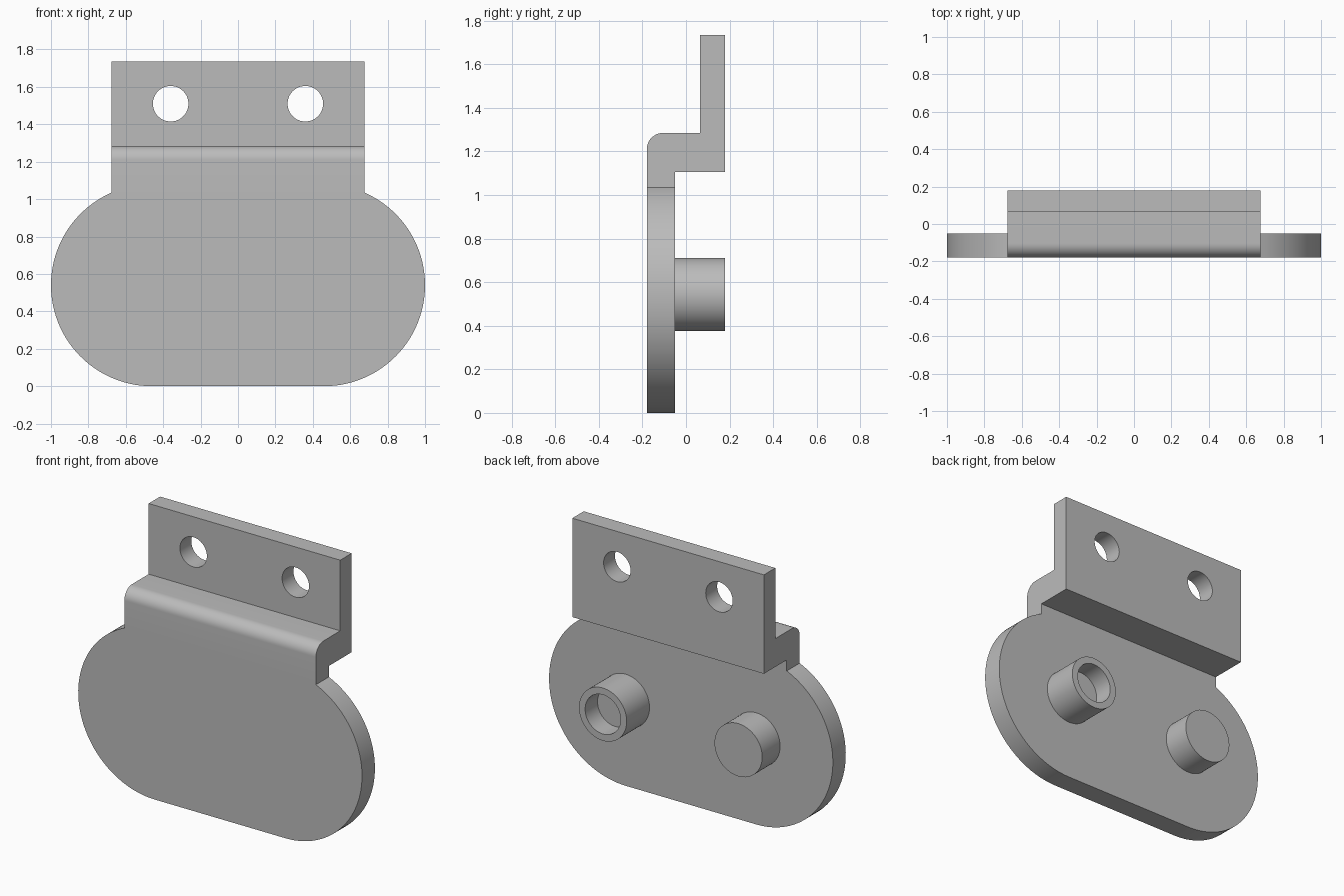
import bpy, bmesh, math
from mathutils import Vector

if "Cube" in bpy.data.objects:
    bpy.data.objects.remove(bpy.data.objects["Cube"])

grey = bpy.data.materials.new("plain_grey")
grey.diffuse_color = (0.5, 0.5, 0.5, 1)
grey.use_nodes = True
grey.node_tree.nodes["Principled BSDF"].inputs["Base Color"].default_value = grey.diffuse_color

FRONT, BACK, R, CX = -0.18, -0.05, 0.54, 0.46
TAB = 0.675
SHOULDER = R + math.sqrt(R * R - (TAB - CX) ** 2)


def finish(bm, name):
    bmesh.ops.recalc_face_normals(bm, faces=bm.faces[:])
    me = bpy.data.meshes.new(name)
    bm.to_mesh(me)
    bm.free()
    me.materials.append(grey)
    ob = bpy.data.objects.new(name, me)
    bpy.context.collection.objects.link(ob)
    return ob


def smooth(ob):
    bpy.ops.object.select_all(action='DESELECT')
    ob.select_set(True)
    bpy.context.view_layer.objects.active = ob
    bpy.ops.object.shade_smooth_by_angle(angle=math.radians(30))


def prism(bm, points, shift):
    """Extrude a closed outline along a vector."""
    face = bm.faces.new([bm.verts.new(p) for p in points])
    ext = bmesh.ops.extrude_face_region(bm, geom=[face], use_keep_orig=True)
    bmesh.ops.translate(bm, vec=shift,
                        verts=[v for v in ext['geom'] if isinstance(v, bmesh.types.BMVert)])


def lathe(name, x, z, profile, n=64):
    """Revolve (radius, y) pairs about a y-directed axis, capping both ends."""
    bm = bmesh.new()
    rings = [[bm.verts.new((x + r * math.cos(2 * math.pi * i / n), y,
                            z + r * math.sin(2 * math.pi * i / n)))
              for i in range(n)] for r, y in profile]
    for a, b in zip(rings, rings[1:]):
        for i in range(n):
            j = (i + 1) % n
            bm.faces.new((a[i], a[j], b[j], b[i]))
    bm.faces.new(rings[0])
    bm.faces.new(rings[-1])
    return finish(bm, name)


# Rounded plate outline, right arc then mirrored left arc
bm = bmesh.new()
end = math.acos((TAB - CX) / R)
arc = []
for i in range(49):
    a = -math.pi / 2 + (end + math.pi / 2) * i / 48
    arc.append((CX + R * math.cos(a), R + R * math.sin(a)))
outline = arc + [(-x, z) for x, z in reversed(arc)]
prism(bm, [(x, FRONT, z) for x, z in outline], Vector((0, BACK - FRONT, 0)))

# Stepped mounting tab with a rounded outer bend
f = 0.075
bend = [(FRONT + f - f * math.cos(t), 1.285 - f + f * math.sin(t))
        for t in (math.pi / 2 * i / 12 for i in range(13))]
profile = [(FRONT, SHOULDER)] + bend + [(0.065, 1.285), (0.065, 1.735), (0.18, 1.735),
                                        (0.18, 1.105), (BACK, 1.105), (BACK, SHOULDER)]
prism(bm, [(-TAB, y, z) for y, z in profile], Vector((2 * TAB, 0, 0)))

# Weld plate and tab into one body
inner = [fc for fc in bm.faces if all(abs(v.co.z - SHOULDER) < 1e-4 for v in fc.verts)]
bmesh.ops.delete(bm, geom=inner, context='FACES')
bmesh.ops.remove_doubles(bm, verts=bm.verts[:], dist=1e-4)
bmesh.ops.dissolve_limit(bm, angle_limit=0.005, verts=bm.verts[:], edges=bm.edges[:])
body = finish(bm, "bracket_plate")

# Screw holes
for s in (-1, 1):
    cutter = lathe("hole_cutter", s * 0.36, 1.51, [(0.095, -0.02), (0.095, 0.3)])
    cutter.hide_render = True
    mod = body.modifiers.new("hole", 'BOOLEAN')
    mod.operation, mod.solver, mod.object = 'DIFFERENCE', 'EXACT', cutter
    bpy.context.view_layer.objects.active = body
    bpy.ops.object.modifier_apply(modifier=mod.name)
    bpy.data.objects.remove(cutter)
smooth(body)

# Rear bosses: a hollow one and a shorter solid one
smooth(lathe("hollow_boss", CX, 0.543,
             [(0.168, BACK - 0.01), (0.168, 0.18), (0.125, 0.18), (0.125, 0.055)]))
smooth(lathe("solid_boss", -CX, 0.543, [(0.168, BACK - 0.01), (0.168, 0.13)]))
